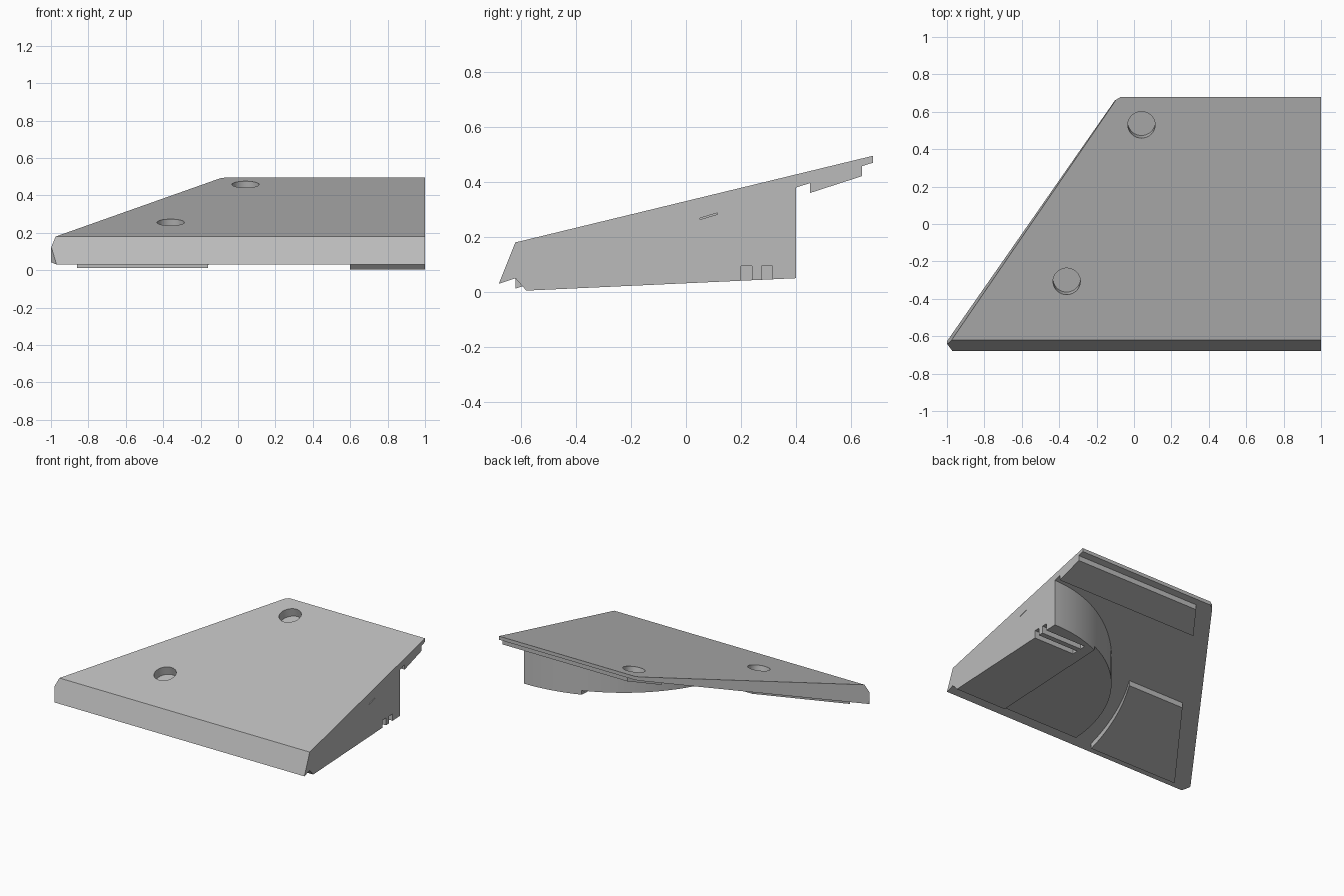
import bpy, bmesh, math
from mathutils import Vector, Matrix

cube = bpy.data.objects.get("Cube")
if cube:
    bpy.data.objects.remove(cube)

grey = bpy.data.materials.new("light_grey")
grey.use_nodes = True
COLOUR = (0.5, 0.5, 0.5, 1)
grey.diffuse_color = COLOUR
grey.node_tree.nodes["Principled BSDF"].inputs["Base Color"].default_value = COLOUR

UNDER = 0.3235                      # slope of the underside
TOP = 0.2423                        # slope of the top
CENTRE = Vector((1, -0.62))         # axis of the drum and of the curved pad


def finish(bm, name):
    bmesh.ops.recalc_face_normals(bm, faces=bm.faces)
    mesh = bpy.data.meshes.new(name)
    bm.to_mesh(mesh)
    bm.free()
    mesh.materials.append(grey)
    obj = bpy.data.objects.new(name, mesh)
    bpy.context.collection.objects.link(obj)
    return obj


def prism(name, outline, low, high, planes=()):
    """Upright prism over an outline, trimmed by (point, outward normal) planes."""
    bm = bmesh.new()
    base = bm.faces.new([bm.verts.new((x, y, low)) for x, y in outline])
    up = bmesh.ops.extrude_face_region(bm, geom=[base])["geom"]
    bmesh.ops.translate(bm, vec=(0, 0, high - low),
                        verts=[v for v in up if isinstance(v, bmesh.types.BMVert)])
    bmesh.ops.recalc_face_normals(bm, faces=bm.faces)
    for point, normal in planes:
        bmesh.ops.bisect_plane(bm, geom=bm.verts[:] + bm.edges[:] + bm.faces[:], dist=1e-5,
                               plane_co=point, plane_no=normal, clear_outer=True)
        bmesh.ops.holes_fill(bm, edges=[e for e in bm.edges if e.is_boundary], sides=0)
    return finish(bm, name)


def rect(x0, x1, y0, y1):
    return [(x0, y0), (x1, y0), (x1, y1), (x0, y1)]


def arc(radius, a0, a1, steps):
    angles = [math.radians(a0 + (a1 - a0) * i / steps) for i in range(steps + 1)]
    return [(CENTRE.x + radius * math.cos(a), CENTRE.y + radius * math.sin(a)) for a in angles]


def under(offset, side):
    """Plane parallel to the underside; side is 1 to trim above, -1 below."""
    return (0, -0.68, 0.03 + offset), Vector((0, -UNDER, 1)) * side


def combine(body, tool, operation):
    mod = body.modifiers.new(operation, 'BOOLEAN')
    mod.operation = operation
    mod.solver = 'EXACT'
    mod.object = tool
    bpy.context.view_layer.objects.active = body
    bpy.ops.object.modifier_apply(modifier=mod.name)
    bpy.data.objects.remove(tool)


# Sloping plate with a leaning left edge and clipped corners
edge_a, edge_b, edge_c = Vector((-1, -0.63, 0.06)), Vector((-0.975, -0.62, 0.18)), Vector((-0.085, 0.68, 0.495))
lean = (edge_b - edge_a).cross(edge_c - edge_a)
if lean.x > 0:
    lean = -lean
plate = prism("wedge_plate", rect(-1, 1.1, -0.8, 0.68), -0.1, 0.8, [
    ((0, -0.62, 0.18), (0, -TOP, 1)),
    under(0, -1),
    ((0, -0.68, 0.03), (0, -0.15, 0.06)),
    (edge_a, lean),
    ((-0.97, -0.68, 0), (-0.04, -0.03, 0)),
    ((-0.07, 0.68, 0), (-0.6, 1, 0)),
])

# Quarter drum under the plate, with a sloping base and front
drum = prism("quarter_drum", [(1.1, -0.62), (1.1, 0.4)] + arc(1.02, 90, 180, 48), -0.1, 0.8, [
    under(0.015, 1),
    ((0, -0.58, 0.005), (0, 0.046, -1)),
    ((0, -0.58, 0.005), (0, -0.045, -0.04)),
])
relief = prism("base_relief", rect(-0.5, 0.6, -0.9, 0.7), -0.2, 0.4,
               [((0, -0.58, 0.034), (0, -0.046, 1))])
combine(drum, relief, 'DIFFERENCE')

# Raised pads on the underside
back_pad = prism("back_pad", [(1.1, 0.45), (1.1, 0.64), (0.015, 0.64), (-0.12, 0.45)],
                 -0.1, 0.8, [under(0.01, 1), under(-0.036, -1)])
front_pad = prism("front_pad", [(-0.86, -0.618)] + arc(1.16, 180, 152, 16) + [(-0.47, -0.075)],
                  -0.1, 0.8, [under(0.01, 1), under(-0.037, -1)])
for part in (drum, back_pad, front_pad):
    combine(plate, part, 'UNION')

# Flat cut along the right-hand end
combine(plate, prism("end_trim", rect(1, 1.5, -1, 1), -0.5, 1), 'DIFFERENCE')

# Two slots in the drum base
for y in (0.2, 0.275):
    combine(plate, prism("base_slot", rect(0.68, 1.1, y, y + 0.04), -0.1, 0.095), 'DIFFERENCE')

# Thin slit in the flat end
slit = prism("end_slit", rect(0.97, 1.1, 0.05, 0.115), 0.1, 0.5, [
    ((0, 0.05, 0.268), (0, -0.3, 1)), ((0, 0.05, 0.263), (0, 0.3, -1))])
combine(plate, slit, 'DIFFERENCE')

# Blind round holes square to the top
tilt = Matrix.Rotation(math.atan(TOP), 4, 'X')
for x, y in ((0.04, 0.53), (-0.36, -0.307)):
    bm = bmesh.new()
    spot = Matrix.Translation((x, y, 0.18 + TOP * (y + 0.62)))
    bmesh.ops.create_cone(bm, cap_ends=True, segments=48, radius1=0.073, radius2=0.073,
                          depth=0.12, matrix=spot @ tilt)
    combine(plate, finish(bm, "round_hole"), 'DIFFERENCE')

bpy.ops.object.select_all(action='DESELECT')
plate.select_set(True)
bpy.context.view_layer.objects.active = plate
bpy.ops.object.shade_smooth_by_angle(angle=math.radians(25))
